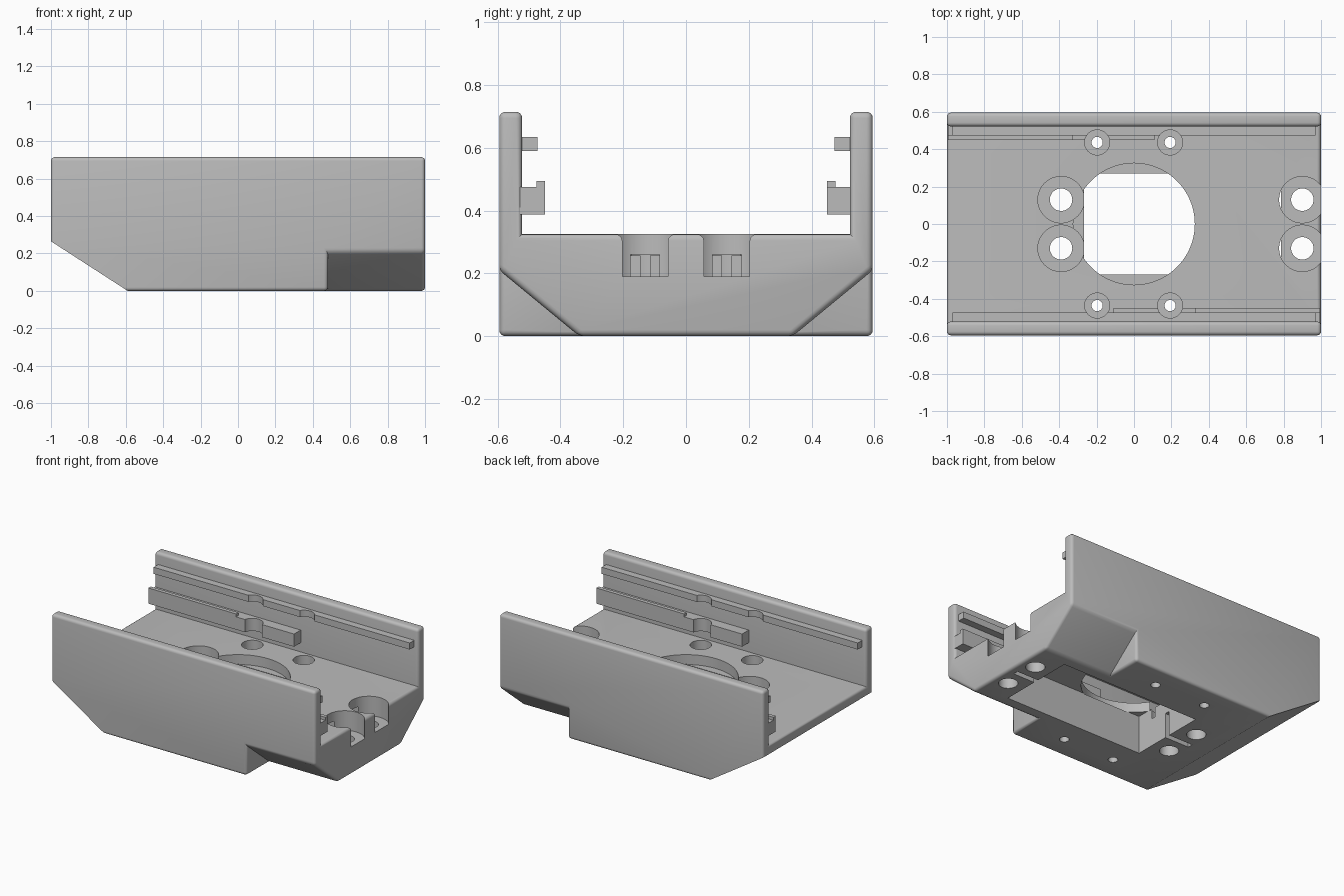
import bpy, bmesh, math

if "Cube" in bpy.data.objects:
    bpy.data.objects.remove(bpy.data.objects["Cube"])

grey = bpy.data.materials.new("plain grey")
grey.diffuse_color = (0.5, 0.5, 0.5, 1)
grey.use_nodes = True
grey.node_tree.nodes["Principled BSDF"].inputs["Base Color"].default_value = grey.diffuse_color


def finish(name, bm):
    bmesh.ops.recalc_face_normals(bm, faces=bm.faces[:])
    me = bpy.data.meshes.new(name)
    bm.to_mesh(me)
    bm.free()
    ob = bpy.data.objects.new(name, me)
    bpy.context.collection.objects.link(ob)
    me.materials.append(grey)
    return ob


def prism(name, pts, axis, lo, hi):
    """Extrude a 2D outline along an axis."""
    place = {"X": lambda u, v, t: (t, u, v),
             "Y": lambda u, v, t: (u, t, v),
             "Z": lambda u, v, t: (u, v, t)}[axis]
    bm = bmesh.new()
    a = [bm.verts.new(place(u, v, lo)) for u, v in pts]
    b = [bm.verts.new(place(u, v, hi)) for u, v in pts]
    bm.faces.new(a)
    bm.faces.new(b)
    n = len(pts)
    for i in range(n):
        j = (i + 1) % n
        bm.faces.new((a[i], a[j], b[j], b[i]))
    return finish(name, bm)


def box(name, x0, x1, y0, y1, z0, z1):
    return prism(name, [(x0, y0), (x1, y0), (x1, y1), (x0, y1)], "Z", z0, z1)


def cylinder(x, y, r, z0, z1, n=48):
    pts = [(x + r * math.cos(2 * math.pi * i / n), y + r * math.sin(2 * math.pi * i / n)) for i in range(n)]
    return prism("cutter", pts, "Z", z0, z1)


def activate(ob):
    bpy.ops.object.select_all(action="DESELECT")
    ob.select_set(True)
    bpy.context.view_layer.objects.active = ob


def cut(targets, cutter):
    for ob in targets:
        activate(ob)
        m = ob.modifiers.new("cut", "BOOLEAN")
        m.operation, m.solver, m.object = "DIFFERENCE", "EXACT", cutter
        bpy.ops.object.modifier_apply(modifier=m.name)
    bpy.data.objects.remove(cutter, do_unlink=True)


# Main tray: U-shaped section running along x
W, IN, TOP, FLOOR = 0.595, 0.522, 0.715, 0.325
tray = prism("tray", [(-W, 0), (W, 0), (W, TOP), (IN, TOP), (IN, FLOOR),
                      (-IN, FLOOR), (-IN, TOP), (-W, TOP)], "X", -1, 1)

# Slanted lower corners at the right end
for s in (1, -1):
    cut([tray], prism("cutter", [(s * 0.289, -0.042), (s * 0.646, 0.252), (s * 0.646, -0.042)], "X", 0.48, 1.1))

# Round the outside edges only
bm = bmesh.new()
bm.from_mesh(tray.data)
bmesh.ops.remove_doubles(bm, verts=bm.verts[:], dist=1e-5)
bmesh.ops.dissolve_limit(bm, angle_limit=0.01, verts=bm.verts[:], edges=bm.edges[:])
edges = [e for e in bm.edges if len(e.link_faces) == 2 and e.calc_face_angle_signed(0) > 0.4]
bmesh.ops.bevel(bm, geom=edges, offset=0.02, segments=4, profile=0.5, affect="EDGES", clamp_overlap=True)
bm.to_mesh(tray.data)
bm.free()

# Sloped underside at the left end
cut([tray], prism("cutter", [(-1.155, 0.365), (-0.435, -0.1), (-1.155, -0.1)], "Y", -1, 1))

# Rails on the inner walls, repeated by a half turn
rails = []
for s, side in ((1, "back"), (-1, "front")):
    def rail(name, x0, x1, y0, z0, z1, y1=IN + 0.01):
        rails.append(box(side + name, min(s * x0, s * x1), max(s * x0, s * x1),
                         min(s * y0, s * y1), max(s * y0, s * y1), z0, z1))
    rail("_upper_rail", -0.97, 0.97, 0.473, 0.59, 0.635)
    rail("_lower_rail", -0.995, 0.11, 0.45, 0.388, 0.475)
    rail("_rail_lip", -0.995, -0.33, 0.45, 0.47, 0.495, 0.476)

# Pocket underneath, round opening above it and cable slots
cut([tray], box("cutter", -0.267, 0.785, -0.27, 0.27, -0.1, 0.26))
cut([tray], cylinder(0, 0, 0.325, 0.257, 0.5, 96))
for x0, x1 in ((-0.45, -0.2), (0.7, 0.95)):
    cut([tray], box("cutter", x0, x1, -0.018, 0.018, -0.1, 0.17))

# Large and small screw holes with wells
for y in (-0.13, 0.13):
    for x in (-0.39, 0.9):
        cut([tray], cylinder(x, y, 0.124, 0.19, 0.6, 64))
        cut([tray], cylinder(x, y, 0.06, -0.1, 0.3))
for y in (-0.436, 0.436):
    for x in (-0.197, 0.193):
        cut([tray] + rails, cylinder(x, y, 0.067, 0.1, 1.0))
        cut([tray], cylinder(x, y, 0.03, -0.1, 0.2, 32))

for ob in [tray] + rails:
    activate(ob)
    bpy.ops.object.shade_smooth_by_angle(angle=math.radians(30))
